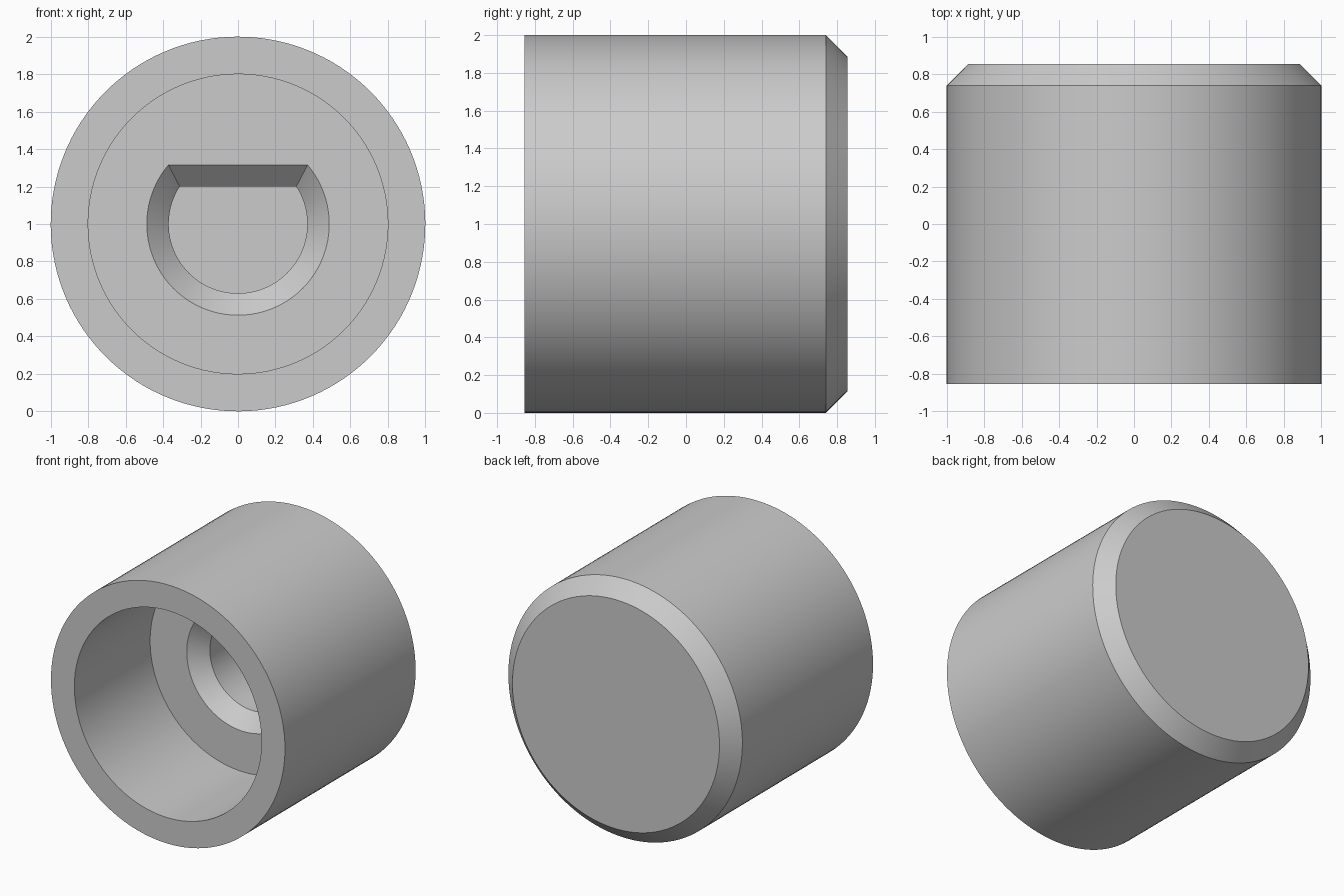
import bpy
import bmesh
from math import sin, cos, asin, pi, radians

cube = bpy.data.objects.get("Cube")
if cube:
    bpy.data.objects.remove(cube, do_unlink=True)

SIDES = 128        # points on every ring
FLAT_POINTS = 36   # of these, the ones along the flat of a D-shaped ring
FLAT_START = radians(40)

grey = bpy.data.materials.new("light grey")
grey.use_nodes = True
colour = (0.6, 0.6, 0.6, 1)
grey.diffuse_color = colour
grey.node_tree.nodes["Principled BSDF"].inputs["Base Color"].default_value = colour


def ring_points(radius, flat):
    """Outline around the axis: a circle, or a D cut off at height flat."""
    if flat is None:
        angles = [FLAT_START + 2 * pi * i / SIDES for i in range(SIDES)]
        return [(radius * cos(a), radius * sin(a)) for a in angles]
    corner = asin(flat / radius)
    half = radius * cos(corner)
    points = [(half * (1 - 2 * i / FLAT_POINTS), flat) for i in range(FLAT_POINTS)]
    arc_count = SIDES - FLAT_POINTS
    for i in range(arc_count):
        a = pi - corner + (pi + 2 * corner) * i / arc_count
        points.append((radius * cos(a), radius * sin(a)))
    return points


def lofted_body(name, sections):
    """Join rings given as (y, radius, flat height) and cap both ends."""
    bm = bmesh.new()
    rings = [[bm.verts.new((x, y, z + 1)) for x, z in ring_points(r, flat)]
             for y, r, flat in sections]
    for a, b in zip(rings, rings[1:]):
        for i in range(SIDES):
            j = (i + 1) % SIDES
            bm.faces.new((a[i], a[j], b[j], b[i]))
    bm.faces.new(rings[0])
    bm.faces.new(rings[-1])
    bmesh.ops.recalc_face_normals(bm, faces=bm.faces)
    mesh = bpy.data.meshes.new(name)
    bm.to_mesh(mesh)
    bm.free()
    mesh.materials.append(grey)
    body = bpy.data.objects.new(name, mesh)
    bpy.context.collection.objects.link(body)
    return body


# From the back cap, over the outside, into the cavity and the D-shaped socket
knob = lofted_body("knob_body", [
    (0.855, 0.885, None),   # chamfered back edge
    (0.74, 1.0, None),
    (-0.855, 1.0, None),    # front rim
    (-0.855, 0.8, None),
    (0.07, 0.8, None),      # cavity floor
    (0.07, 0.487, 0.315),   # bevelled socket mouth
    (0.185, 0.37, 0.2),
    (0.68, 0.37, 0.2),      # socket floor
])

bpy.ops.object.select_all(action='DESELECT')
knob.select_set(True)
bpy.context.view_layer.objects.active = knob
bpy.ops.object.shade_smooth_by_angle(angle=radians(25))
